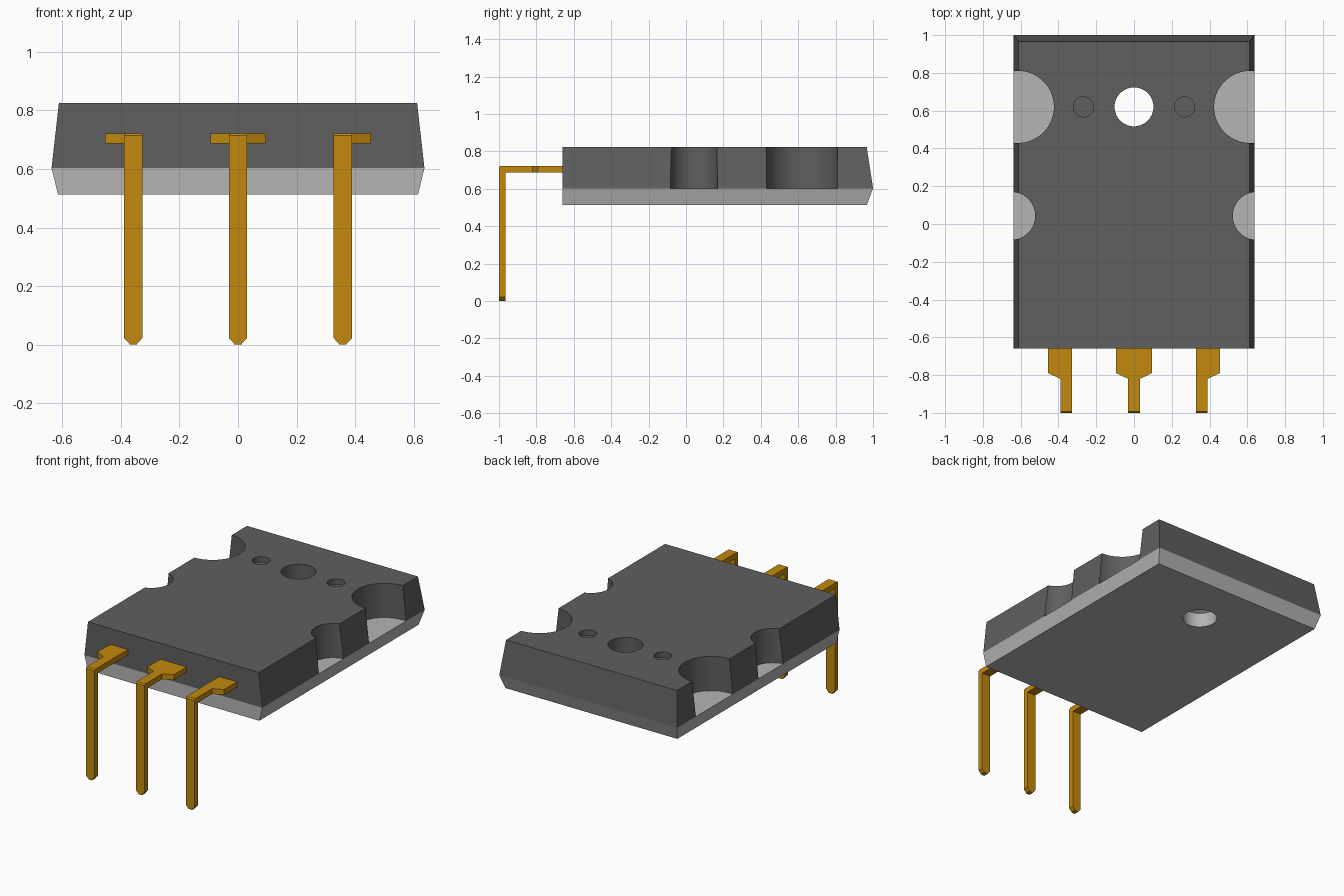
import bpy, bmesh, math

if "Cube" in bpy.data.objects:
    bpy.data.objects.remove(bpy.data.objects["Cube"])


def material(name, rgb):
    m = bpy.data.materials.new(name)
    m.diffuse_color = (*rgb, 1)
    m.use_nodes = True
    m.node_tree.nodes["Principled BSDF"].inputs["Base Color"].default_value = m.diffuse_color
    return m


DARK = material("dark_grey_plastic", (0.115, 0.115, 0.115))
LIGHT = material("light_grey_metal", (0.46, 0.46, 0.46))
GOLD = material("gold_metal", (0.54, 0.25, 0.004))


def add_object(name, bm, mat):
    bmesh.ops.recalc_face_normals(bm, faces=bm.faces)
    mesh = bpy.data.meshes.new(name)
    bm.to_mesh(mesh)
    bm.free()
    obj = bpy.data.objects.new(name, mesh)
    bpy.context.collection.objects.link(obj)
    mesh.materials.append(mat)
    return obj


def prism(name, outline, depth, mat):
    """Extrude a closed 3D outline along a vector."""
    bm = bmesh.new()
    face = bm.faces.new([bm.verts.new(p) for p in outline])
    new = bmesh.ops.extrude_face_region(bm, geom=[face])["geom"]
    bmesh.ops.translate(bm, vec=depth, verts=[v for v in new if isinstance(v, bmesh.types.BMVert)])
    return add_object(name, bm, mat)


def tapered_slab(name, low, high, mat):
    """Slab between two rectangles given as (half width, back y, z); flat front."""
    bm = bmesh.new()
    rings = [[bm.verts.new(p) for p in ((-w, -0.66, z), (w, -0.66, z), (w, y, z), (-w, y, z))]
             for w, y, z in (low, high)]
    bm.faces.new(rings[0])
    bm.faces.new(rings[1])
    for i in range(4):
        j = (i + 1) % 4
        bm.faces.new((rings[0][i], rings[0][j], rings[1][j], rings[1][i]))
    return add_object(name, bm, mat)


def activate(obj):
    bpy.ops.object.select_all(action='DESELECT')
    obj.select_set(True)
    bpy.context.view_layer.objects.active = obj


def combine(obj, other, operation):
    mod = obj.modifiers.new("combine", 'BOOLEAN')
    mod.operation, mod.solver, mod.object = operation, 'EXACT', other
    activate(obj)
    bpy.ops.object.modifier_apply(modifier=mod.name)
    bpy.data.objects.remove(other)


def drill(obj, x, y, r, z0, z1):
    """Cut a vertical round hole."""
    ring = [(x + r * math.cos(t * math.tau / 64), y + r * math.sin(t * math.tau / 64), z0)
            for t in range(64)]
    combine(obj, prism("cutter", ring, (0, 0, z1 - z0), obj.data.materials[0]), 'DIFFERENCE')


# Metal base and plastic housing meet at their widest section
SEAM = 0.603
base = tapered_slab("base_plate", (0.615, 0.967, 0.513), (0.637, 1.0, SEAM), LIGHT)
housing = tapered_slab("housing", (0.637, 1.0, SEAM), (0.612, 0.966, 0.825), DARK)

# Mounting hole through both parts
for part in (base, housing):
    drill(part, 0, 0.62, 0.103, 0.3, 1.0)

# Side notches and shallow round marks
for s in (-1, 1):
    drill(housing, s * 0.615, 0.62, 0.191, 0.3, 1.0)
    drill(housing, s * 0.65, 0.043, 0.127, 0.3, 1.0)
    drill(housing, s * 0.268, 0.62, 0.053, 0.79, 1.0)

# Leads: flat shoulder outline crossed with a bent strip and a pointed tip
HALF, TOP, UNDER = 0.031, 0.722, 0.687
for name, x, left, right in (("left_lead", -0.358, 0.096, HALF),
                             ("middle_lead", 0, 0.094, 0.094),
                             ("right_lead", 0.358, HALF, 0.096)):
    # Bent strip seen from the side, as wide as the leg
    side = [(-0.65, UNDER), (-0.65, TOP), (-0.992, TOP), (-1.0, TOP - 0.008),
            (-1.0, 0.022), (-0.966, 0.022), (-0.966, UNDER)]
    lead = prism(name, [(x - HALF, y, z) for y, z in side], (2 * HALF, 0, 0), GOLD)
    # Pointed tip
    tip = [(-HALF, 0.022), (-0.013, 0.003), (-0.013, 0), (0.013, 0), (0.013, 0.003), (HALF, 0.022)]
    combine(lead, prism("tip", [(x + a, -1.0, z) for a, z in tip], (0, 0.034, 0), GOLD), 'UNION')
    # Wide shoulder next to the housing
    wide = [(-left, -0.65), (-left, -0.79), (-HALF, -0.82), (HALF, -0.82), (right, -0.79), (right, -0.65)]
    if left == HALF:
        wide.pop(1)
    if right == HALF:
        wide.pop(-2)
    combine(lead, prism("shoulder", [(x + a, y, UNDER) for a, y in wide], (0, 0, TOP - UNDER), GOLD), 'UNION')

# Smooth the round cuts, keep the edges crisp
for obj in list(bpy.context.collection.objects):
    activate(obj)
    bpy.ops.object.shade_smooth_by_angle(angle=math.radians(25))
